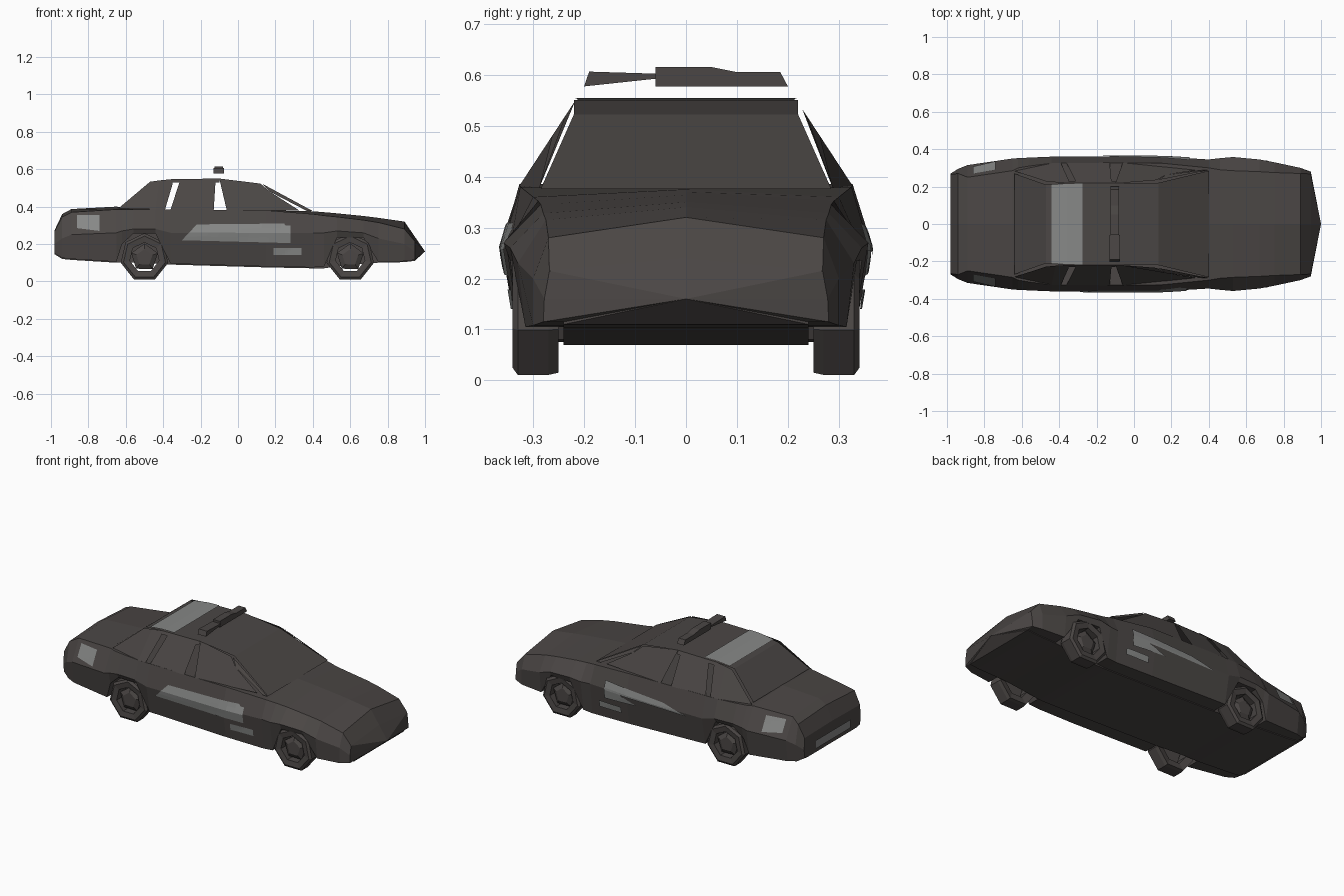
import bpy, bmesh, math
from mathutils import Vector
from mathutils.bvhtree import BVHTree

cube = bpy.data.objects.get("Cube")
if cube:
    bpy.data.objects.remove(cube)


def material(name, rgb):
    m = bpy.data.materials.new(name)
    m.use_nodes = True
    m.diffuse_color = (*rgb, 1)
    m.node_tree.nodes["Principled BSDF"].inputs["Base Color"].default_value = (*rgb, 1)
    return m


DARK = material("dark warm grey", (0.07, 0.062, 0.059))
LIGHT = material("light grey", (0.24, 0.245, 0.24))


def build(name, verts, faces, mat=DARK, tidy=True):
    bm = bmesh.new()
    vs = [bm.verts.new(v) for v in verts]
    for f in faces:
        bm.faces.new([vs[i] for i in f])
    if tidy:
        bmesh.ops.recalc_face_normals(bm, faces=bm.faces)
    me = bpy.data.meshes.new(name)
    bm.to_mesh(me)
    bm.free()
    me.materials.append(mat)
    ob = bpy.data.objects.new(name, me)
    bpy.context.collection.objects.link(ob)
    return ob


# Lower body: x, belly z, sill z, sill width, waist z, waist width, shoulder z, shoulder width, centre z
BODY = [
    (-.98, .145, .15, .265, .2, .27, .27, .265, .275),
    (-.94, .12, .125, .28, .23, .295, .345, .27, .36),
    (-.89, .115, .12, .3, .25, .315, .37, .25, .387),
    (-.65, .1, .105, .325, .26, .35, .385, .285, .4),
    (-.62, .1, .2, .335, .27, .352, .385, .3, .395),
    (-.56, .1, .255, .345, .28, .355, .385, .31, .39),
    (-.44, .095, .255, .345, .28, .36, .385, .325, .385),
    (-.36, .09, .095, .33, .26, .362, .385, .327, .385),
    (.15, .075, .08, .33, .26, .36, .38, .325, .38),
    (.4, .07, .075, .325, .26, .345, .36, .3, .375),
    (.46, .07, .08, .325, .26, .352, .352, .29, .37),
    (.53, .08, .235, .345, .27, .358, .345, .285, .364),
    (.67, .095, .235, .335, .26, .345, .328, .28, .35),
    (.75, .1, .105, .315, .23, .33, .315, .275, .34),
    (.89, .103, .108, .3, .2, .3, .28, .27, .32),
    (.945, .11, .115, .28, .16, .278, .215, .268, .24),
]
verts, faces = [], []
for x, zb, zo, wb, zm, wm, zs, ws, zt in BODY:
    half = [(.24, zb), (.24, zo), (wb, zo), (wm, zm), (ws, zs)]
    ring = half + [(0, zt)] + [(-y, z) for y, z in reversed(half)]
    verts += [(x, y, z) for y, z in ring]
N = 11
for s in range(len(BODY) - 1):
    for i in range(N):
        j = (i + 1) % N
        faces.append((s * N + i, s * N + j, s * N + N + j, s * N + N + i))
faces.append(tuple(range(N)))
# Pointed nose
last, tip = (len(BODY) - 1) * N, len(verts)
verts.append((1.0, 0, .16))
faces += [(last + i, last + (i + 1) % N, tip) for i in range(N)]
body = build("body", verts, faces)

# Roof with windscreen and rear screen
ROOF = [(-.64, .397, .27), (-.47, .533, .21), (-.35, .547, .22), (-.1, .55, .22),
        (.13, .522, .22), (.4, .376, .285)]
verts = [(x, s * w, z) for x, z, w in ROOF for s in (-1, 1)]
faces = [(2 * i, 2 * i + 2, 2 * i + 3, 2 * i + 1) for i in range(len(ROOF) - 1)]
roof = build("roof", verts, faces, tidy=False)

# Cabin side panels with open gaps between them
PANELS = {
    "rear_pillar": [(-.64, .39), (-.44, .385), (-.42, .54), (-.47, .533)],
    "quarter_glass": [(-.44, .385), (-.39, .385), (-.35, .52), (-.35, .547), (-.42, .54)],
    "roof_rail": [(-.35, .53), (-.1, .53), (-.1, .55), (-.35, .547)],
    "rear_door_glass": [(-.36, .385), (-.13, .38), (-.12, .54), (-.31, .54)],
    "front_door_glass": [(-.06, .38), (.33, .378), (.17, .48), (.12, .523), (-.1, .55)],
    "windscreen_pillar": [(.17, .48), (.37, .376), (.4, .376), (.13, .522)],
}


def cabin_y(x, z):
    t = (z - .385) / .16
    base = .325 if -.5 < x < .2 else .285
    return base + t * (.22 - base)


for name, outline in PANELS.items():
    for side, label in ((-1, "near"), (1, "far")):
        pts = [(x, side * cabin_y(x, z), z) for x, z in outline]
        order = range(len(pts)) if side < 0 else reversed(range(len(pts)))
        build(f"{name}_{label}", pts, [tuple(order)], tidy=False)


# Wheels: seven-sided tyre ring with a loose five-sided hub
def wheel(name, cx, side):
    def prism(part, n, rings, turn, close):
        v, f = [], []
        for r, y in rings:
            for k in range(n):
                a = turn + math.tau * k / n
                v.append((cx + r * math.cos(a), side * y, .128 + r * math.sin(a)))
        m = len(rings)
        for s in range(m if close else m - 1):
            t = (s + 1) % m
            for k in range(n):
                q = (k + 1) % n
                f.append((s * n + k, s * n + q, t * n + q, t * n + k))
        if not close:
            f += [tuple(range(n)), tuple(range((m - 1) * n, m * n))]
        build(f"{name}_{part}", v, f)

    prism("tyre", 7, [(.08, .26), (.125, .25), (.13, .27), (.13, .33), (.115, .34), (.08, .335)],
          -math.pi / 2 - math.pi / 7, True)
    prism("hub", 5, [(.075, .29), (.075, .31), (.045, .325)], .3, False)


for side, label in ((-1, "near"), (1, "far")):
    wheel(f"trunk_end_wheel_{label}", -.5, side)
    wheel(f"hood_end_wheel_{label}", .6, side)


# Thin light plates draped onto a surface
def plate(name, target, corners, direction, nu=10, nv=4):
    tree = BVHTree.FromPolygons([v.co for v in target.data.vertices],
                                [p.vertices for p in target.data.polygons])
    d = Vector(direction)
    a, b, c, e = [Vector(p) for p in corners]
    v = []
    for i in range(nu + 1):
        for j in range(nv + 1):
            p = a.lerp(b, i / nu).lerp(e.lerp(c, i / nu), j / nv)
            hit = tree.ray_cast(p - 2 * d, d)[0]
            v.append((hit if hit else p) - d * .006)
    f = []
    for i in range(nu):
        for j in range(nv):
            k = i * (nv + 1) + j
            f.append((k, k + nv + 1, k + nv + 2, k + 1))
    ob = build(name, v, f, LIGHT, tidy=False)
    if ob.data.polygons[0].normal.dot(d) > 0:
        ob.data.flip_normals()


def side_plate(name, side, outline):
    plate(name, body, [(x, 0, z) for x, z in outline], (0, -side, 0))


side_plate("door_plate_near", -1, [(-.3, .22), (.28, .205), (.28, .31), (-.22, .305)])
side_plate("door_plate_far_upper", 1, [(-.26, .245), (.3, .255), (.3, .31), (-.1, .285)])
side_plate("door_plate_far_lower", 1, [(.08, .215), (.3, .205), (.3, .256), (.2, .256)])
for side, label in ((-1, "near"), (1, "far")):
    side_plate(f"sill_plate_{label}", side, [(.19, .14), (.34, .14), (.34, .178), (.19, .178)])
    side_plate(f"trunk_side_plate_{label}", side, [(-.86, .285), (-.74, .27), (-.74, .355), (-.86, .355)])
plate("roof_plate", roof, [(-.44, -.21, 0), (-.275, -.217, 0), (-.275, .217, 0), (-.44, .21, 0)], (0, 0, -1))
plate("bumper_plate", body, [(0, -.165, .17), (0, .165, .17), (0, .165, .22), (0, -.165, .22)], (1, 0, 0))


# Floating light bar: one solid piece and one thin wedge
def bar(name, outline, x0, x1):
    n = len(outline)
    v = [(x, y, z) for x in (x0, x1) for y, z in outline]
    f = [tuple(range(n)), tuple(range(n, 2 * n))]
    f += [(i, (i + 1) % n, n + (i + 1) % n, n + i) for i in range(n)]
    build(name, v, f)


bar("light_bar_block", [(-.06, .577), (.2, .577), (.185, .605), (.1, .605), (.05, .615), (-.06, .615)], -.125, -.08)
bar("light_bar_wedge", [(-.2, .577), (-.06, .592), (-.06, .602), (-.19, .606)], -.13, -.075)
